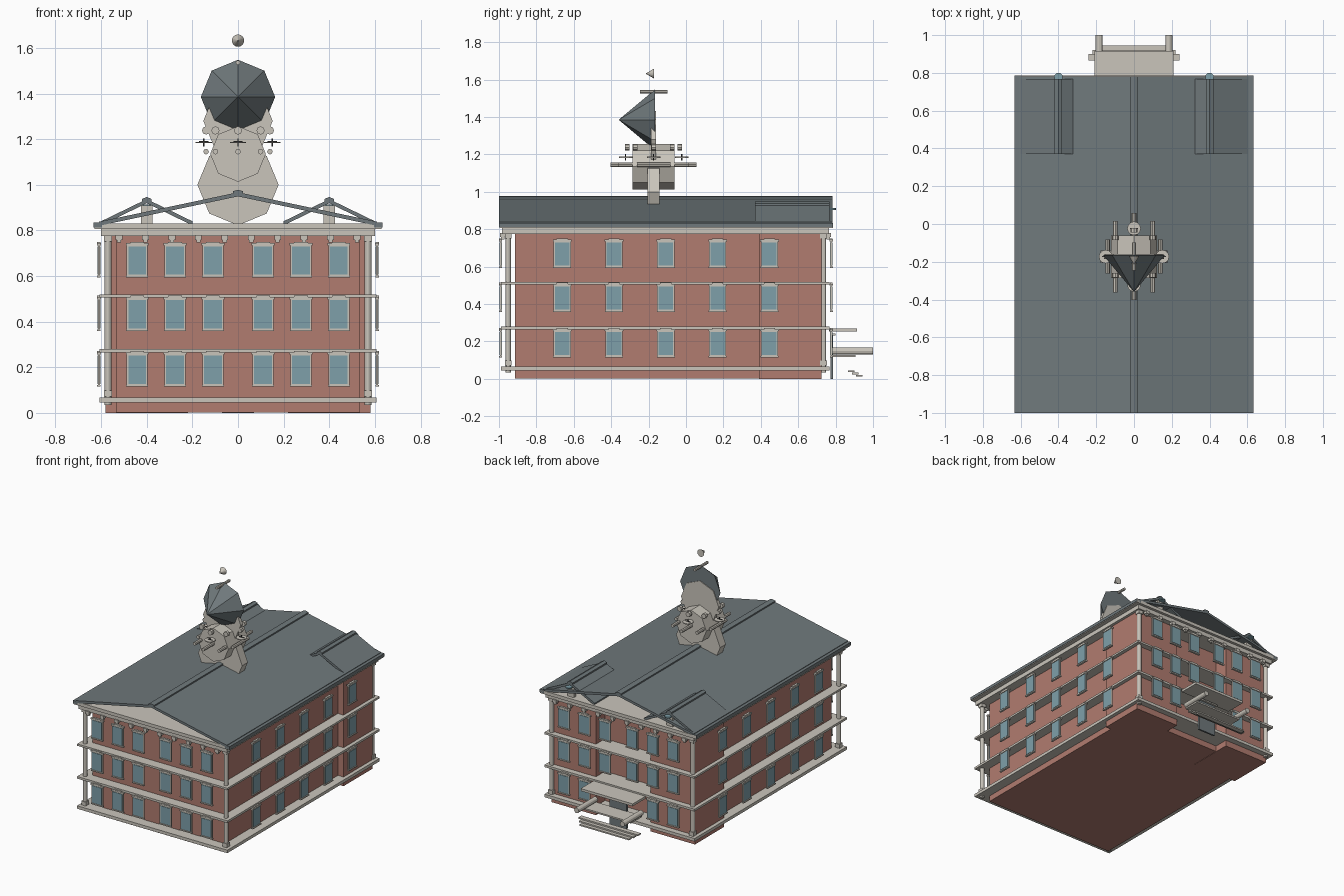
import bpy, bmesh, math
from mathutils import Matrix, Vector

if "Cube" in bpy.data.objects:
    bpy.data.objects.remove(bpy.data.objects["Cube"])


def material(name, rgb):
    m = bpy.data.materials.new(name)
    m.use_nodes = True
    m.diffuse_color = (*rgb, 1)
    m.node_tree.nodes["Principled BSDF"].inputs["Base Color"].default_value = (*rgb, 1)
    return m


BRICK = material("brick_red", (0.44, 0.20, 0.16))
STONE = material("pale_stone", (0.59, 0.56, 0.50))
GLASS = material("blue_glass", (0.21, 0.35, 0.40))
SLATE = material("slate_grey", (0.16, 0.19, 0.20))
DARK = material("dark_metal", (0.03, 0.03, 0.03))


class Part:
    """Collects simple solids into one object of one colour."""

    def __init__(self, name, mat):
        self.name, self.mat, self.bm = name, mat, bmesh.new()

    def box(self, x0, x1, y0, y1, z0, z1, place=Matrix()):
        mid = Vector(((x0 + x1) / 2, (y0 + y1) / 2, (z0 + z1) / 2))
        m = place @ Matrix.Translation(mid) @ Matrix.Diagonal((x1 - x0, y1 - y0, z1 - z0, 1))
        bmesh.ops.create_cube(self.bm, size=1, matrix=m)

    def rod(self, x, y, z, r, length, sides=8, tip=None, upright=False):
        # Cylinder or cone lying along y, with its narrow end towards -y
        turn = Matrix() if upright else Matrix.Rotation(math.pi / 2, 4, 'X')
        bmesh.ops.create_cone(self.bm, cap_ends=True, segments=sides, radius1=r,
                              radius2=r if tip is None else tip, depth=length,
                              matrix=Matrix.Translation((x, y, z)) @ turn)

    def prism(self, profile, y0, y1):
        # Extrude an x-z outline along y
        face = self.bm.faces.new([self.bm.verts.new((x, y0, z)) for x, z in profile])
        out = bmesh.ops.extrude_face_region(self.bm, geom=[face])
        verts = [v for v in out["geom"] if isinstance(v, bmesh.types.BMVert)]
        bmesh.ops.translate(self.bm, verts=verts, vec=(0, y1 - y0, 0))

    def done(self):
        bmesh.ops.recalc_face_normals(self.bm, faces=self.bm.faces)
        me = bpy.data.meshes.new(self.name)
        self.bm.to_mesh(me)
        self.bm.free()
        me.materials.append(self.mat)
        bpy.context.collection.objects.link(bpy.data.objects.new(self.name, me))


SIDES = (-1, 1)

# Brick walls: main block and two rear wings
walls = Part("main_walls", BRICK)
walls.box(-0.535, 0.535, -0.915, 0.62, 0.002, 0.79)
walls.done()
wings = Part("rear_wings", BRICK)
for s in SIDES:
    wings.box(s * 0.4 - 0.18, s * 0.4 + 0.18, 0.39, 0.725, 0, 0.79)
wings.done()

# Floor slabs and cornice
slabs = Part("floor_slabs", STONE)
for z0, z1 in ((0.045, 0.067), (0.265, 0.281), (0.505, 0.519)):
    slabs.box(-0.607, 0.607, -0.99, 0.768, z0, z1)
slabs.done()
cornice = Part("cornice", STONE)
cornice.box(-0.6, 0.6, -0.985, 0.765, 0.775, 0.806)
cornice.box(-0.63, 0.63, -0.998, 0.785, 0.806, 0.83)
cornice.done()

# Brackets under the cornice, front and back
brackets = Part("cornice_brackets", STONE)
for i in range(10):
    x = -0.522 + i * 0.116
    for y in (-0.98, 0.76):
        brackets.box(x - 0.015, x + 0.015, y - 0.014, y + 0.014, 0.758, 0.78)
        brackets.box(x - 0.009, x + 0.009, y - 0.009, y + 0.009, 0.746, 0.76)
brackets.done()

# Corner columns
columns = Part("corner_columns", STONE)
for s in SIDES:
    for y in (-0.951, 0.735):
        columns.rod(s * 0.57, y, 0.41, 0.0145, 0.75, 12, upright=True)
        for z in (0.085, 0.765):
            columns.box(s * 0.57 - 0.018, s * 0.57 + 0.018, y - 0.018, y + 0.018, z - 0.014, z + 0.014)
columns.done()

# Windows: trim and glass, mounted on an outward facing frame
trim = Part("window_trim", STONE)
glass = Part("window_glass", GLASS)


def window(place):
    trim.box(-0.046, 0.046, 0, 0.008, -0.068, 0.068, place)
    trim.box(-0.05, 0.05, -0.005, 0.012, 0.066, 0.076, place)
    trim.box(-0.03, 0.03, -0.004, 0.011, 0.076, 0.082, place)
    trim.box(-0.048, 0.048, -0.005, 0.01, -0.074, -0.066, place)
    glass.box(-0.039, 0.039, -0.003, 0.011, -0.062, 0.062, place)


for floor, z in enumerate((0.189, 0.432, 0.668)):
    for x in (0.11, 0.276, 0.442):
        for s in SIDES:
            window(Matrix.Translation((s * x, -0.995, z)))
            if floor or x > 0.2:
                window(Matrix.Translation((s * x, 0.78, z)) @ Matrix.Rotation(math.pi, 4, 'Z'))
    for i in range(5):
        for s in SIDES:
            window(Matrix.Translation((s * 0.613, -0.662 + i * 0.277, z))
                   @ Matrix.Rotation(s * math.pi / 2, 4, 'Z'))
trim.done()
glass.done()


def gable(part, cx, half, z_eave, z_top, thick, y0, y1):
    part.prism([(cx - half, z_eave), (cx, z_top), (cx + half, z_eave),
                (cx + half, z_eave - thick), (cx, z_top - thick), (cx - half, z_eave - thick)], y0, y1)


# Open gabled main roof with ridge cap and eave gutters
roof = Part("main_roof", SLATE)
gable(roof, 0, 0.61, 0.838, 0.967, 0.018, -1, 0.782)
roof.done()
ridge = Part("roof_ridge_cap", SLATE)
gable(ridge, 0, 0.022, 0.972, 0.978, 0.014, -1, 0.782)
ridge.done()
gutters = Part("eave_gutters", SLATE)
for s in SIDES:
    gutters.box(s * 0.615 - 0.018, s * 0.615 + 0.018, -1, 0.785, 0.812, 0.834)
gutters.done()

# Rear cross roofs with centre posts and small round lights
dormers = Part("rear_gable_roofs", SLATE)
posts = Part("rear_gable_posts", STONE)
lights = Part("round_lights", GLASS)
for s in SIDES:
    gable(dormers, s * 0.4, 0.2, 0.84, 0.937, 0.018, 0.37, 0.768)
    gable(dormers, s * 0.4, 0.02, 0.938, 0.947, 0.016, 0.37, 0.768)
    posts.box(s * 0.4 - 0.025, s * 0.4 + 0.025, 0.735, 0.76, 0.825, 0.91)
    lights.rod(s * 0.4, 0.778, 0.908, 0.023, 0.009, 12, upright=True)
for part in (dormers, posts, lights):
    part.done()

# Tower: stacked octagonal drums lying along y
TY = -0.173
tower = Part("tower_drums", STONE)
tower.rod(0, TY, 1.0, 0.178, 0.065)
tower.rod(0, TY, 1.135, 0.122, 0.225)
tower.rod(0, TY, 1.28, 0.152, 0.026)
tower.done()

# Ring of belfry posts with knobs
belfry = Part("belfry_posts", STONE)
knobs = Part("belfry_knobs", STONE)
for i in range(8):
    a = i * math.pi / 4
    x, y = 0.14 * math.sin(a), TY + 0.14 * math.cos(a)
    belfry.rod(x, y, 1.145, 0.012, 0.18)
    knobs.rod(x, y, 1.238, 0.018, 0.024)
belfry.done()
knobs.done()

# Clock discs and hands on four sides
discs = Part("clock_discs", STONE)
hands = Part("clock_hands", DARK)
for i in range(4):
    a = i * math.pi / 2
    x, y = 0.15 * math.sin(a), TY + 0.15 * math.cos(a)
    discs.rod(x, y, 1.185, 0.036, 0.006, 12, upright=True)
    hands.box(x - 0.003, x + 0.003, y - 0.003, y + 0.003, 1.168, 1.202)
    hands.box(x - 0.02, x + 0.02, y - 0.003, y + 0.003, 1.186, 1.191)
discs.done()
hands.done()

# Pointed cupola, spire and finial
cupola = Part("cupola", SLATE)
cupola.rod(0, -0.2625, 1.385, 0.163, 0.195, tip=0)
cupola.done()
spire = Part("spire", STONE)
spire.rod(0, TY, 1.535, 0.01, 0.148)
spire.done()
finial = Part("finial", STONE)
finial.rod(0, -0.193, 1.632, 0.027, 0.046, 16, tip=0)
finial.done()

# Rear entrance: door, canopy, landing, rails and steps
door = Part("rear_door", SLATE)
door.box(-0.07, 0.07, 0.772, 0.785, 0, 0.24)
door.done()
canopy = Part("entrance_canopy", STONE)
canopy.box(-0.21, 0.21, 0.765, 0.915, 0.252, 0.27)
canopy.box(-0.08, 0.08, 0.78, 0.8, 0.232, 0.242)
canopy.done()
landing = Part("entrance_landing", STONE)
landing.box(-0.19, 0.19, 0.78, 0.905, 0.117, 0.128)
landing.done()
rails = Part("entrance_columns", STONE)
for s in SIDES:
    rails.rod(s * 0.185, 0.89, 0.148, 0.019, 0.22, 12)
rails.done()
steps = Part("entrance_steps", STONE)
for i in range(3):
    steps.box(-0.24 + i * 0.02, 0.24 - i * 0.02, 0.865 + i * 0.022, 0.9 + i * 0.022,
              0.036 - i * 0.012, 0.046 - i * 0.012)
steps.done()
